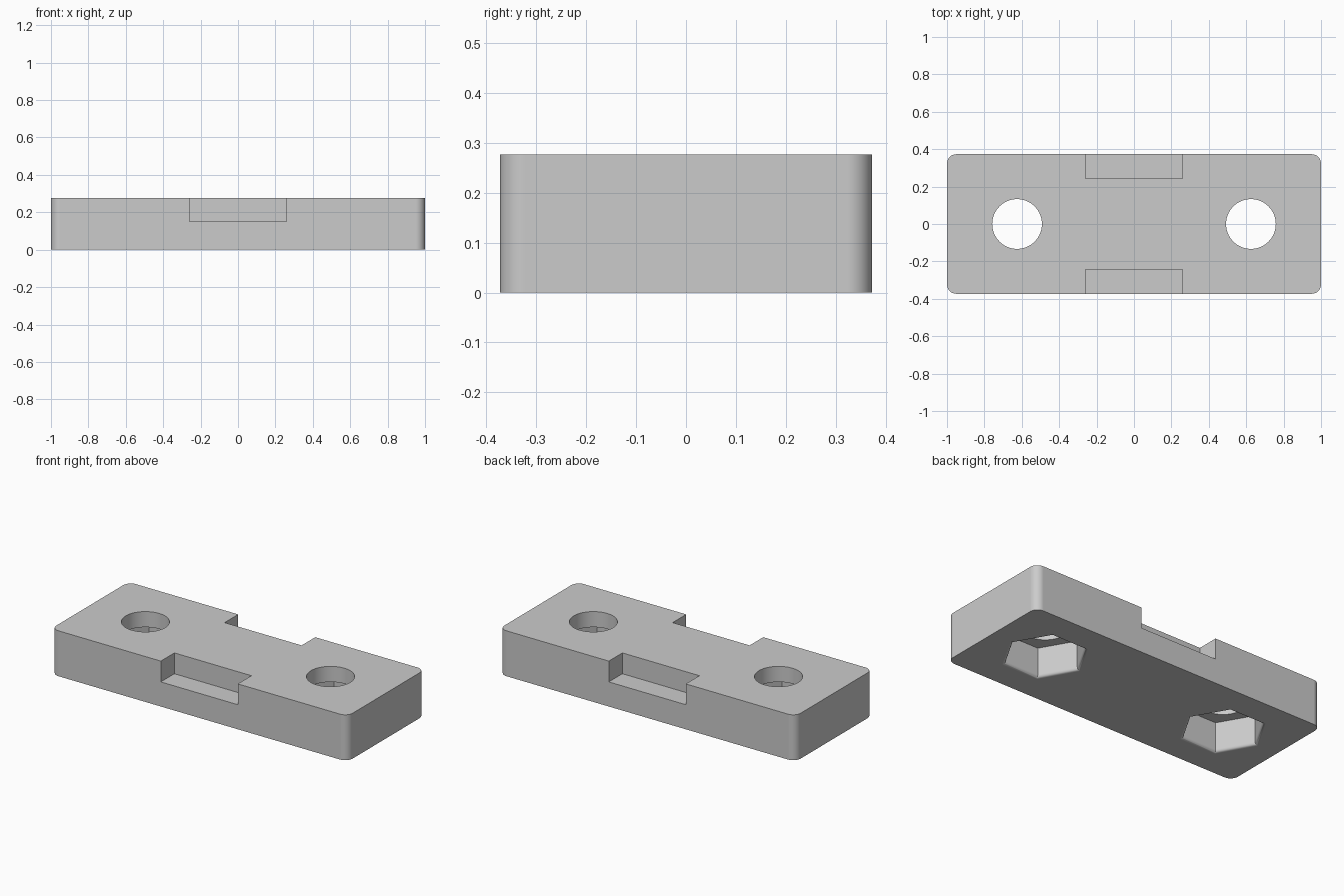
import bpy, bmesh, math
from mathutils import Matrix

old = bpy.data.objects.get("Cube")
if old:
    bpy.data.objects.remove(old, do_unlink=True)

W, D, H = 2.0, 0.746, 0.277
HOLE_X, HOLE_R = 0.625, 0.133
NUT_R, NUT_DEPTH, FILLET = 0.226, 0.182, 0.02

grey = bpy.data.materials.new("light_grey")
grey.use_nodes = True
colour = (0.6, 0.6, 0.6, 1)
grey.diffuse_color = colour
grey.node_tree.nodes["Principled BSDF"].inputs["Base Color"].default_value = colour


def make_object(name, bm):
    bmesh.ops.recalc_face_normals(bm, faces=bm.faces)
    mesh = bpy.data.meshes.new(name)
    bm.to_mesh(mesh)
    bm.free()
    mesh.materials.append(grey)
    obj = bpy.data.objects.new(name, mesh)
    bpy.context.collection.objects.link(obj)
    return obj


def box(name, size, centre):
    bm = bmesh.new()
    bmesh.ops.create_cube(bm, size=1, matrix=Matrix.Translation(centre) @ Matrix.Diagonal((*size, 1)))
    return make_object(name, bm)


def stacked_rings(name, sides, rings, x):
    """Closed solid through (radius, z) rings of a regular polygon."""
    bm = bmesh.new()
    loops = []
    for r, z in rings:
        angles = [math.tau * i / sides for i in range(sides)]
        loops.append([bm.verts.new((x + r * math.cos(a), r * math.sin(a), z)) for a in angles])
    for low, high in zip(loops, loops[1:]):
        for i in range(sides):
            j = (i + 1) % sides
            bm.faces.new((low[i], low[j], high[j], high[i]))
    bm.faces.new(loops[0])
    bm.faces.new(loops[-1])
    return make_object(name, bm)


def cut(target, cutter):
    cutter.hide_render = True
    mod = target.modifiers.new("cut", 'BOOLEAN')
    mod.operation, mod.solver, mod.object = 'DIFFERENCE', 'EXACT', cutter
    bpy.context.view_layer.objects.active = target
    bpy.ops.object.modifier_apply(modifier=mod.name)
    bpy.data.objects.remove(cutter, do_unlink=True)


# Plate with rounded vertical corners
plate = box("mounting_plate", (W, D, H), (0, 0, H / 2))
bm = bmesh.new()
bm.from_mesh(plate.data)
corners = [e for e in bm.edges if abs(e.verts[0].co.z - e.verts[1].co.z) > 0.1]
bmesh.ops.bevel(bm, geom=corners, offset=0.05, segments=8, profile=0.5, affect='EDGES')
bm.to_mesh(plate.data)
bm.free()

# Nut pocket section: rounded mouth at the underside, straight walls above
pocket = [(NUT_R + FILLET, -0.05)]
for k in range(7):
    a = math.pi / 2 * k / 6
    pocket.append((NUT_R + FILLET * (1 - math.sin(a)), FILLET * (1 - math.cos(a))))
pocket.append((NUT_R, NUT_DEPTH))

for side in (-1, 1):
    # Top notches in the front and back edges
    cut(plate, box("notch_cutter", (0.52, 0.4, 0.4), (0, side * 0.442, 0.35)))
    # Hexagonal nut pockets and bolt holes
    cut(plate, stacked_rings("nut_cutter", 6, pocket, side * HOLE_X))
    cut(plate, stacked_rings("bolt_cutter", 64, [(HOLE_R, 0.1), (HOLE_R, 0.4)], side * HOLE_X))

# Smooth rounded surfaces, keep hard edges crisp
bpy.ops.object.select_all(action='DESELECT')
plate.select_set(True)
bpy.context.view_layer.objects.active = plate
bpy.ops.object.shade_smooth_by_angle(angle=math.radians(30))
weighted = plate.modifiers.new("weighted_normals", 'WEIGHTED_NORMAL')
weighted.keep_sharp = True
